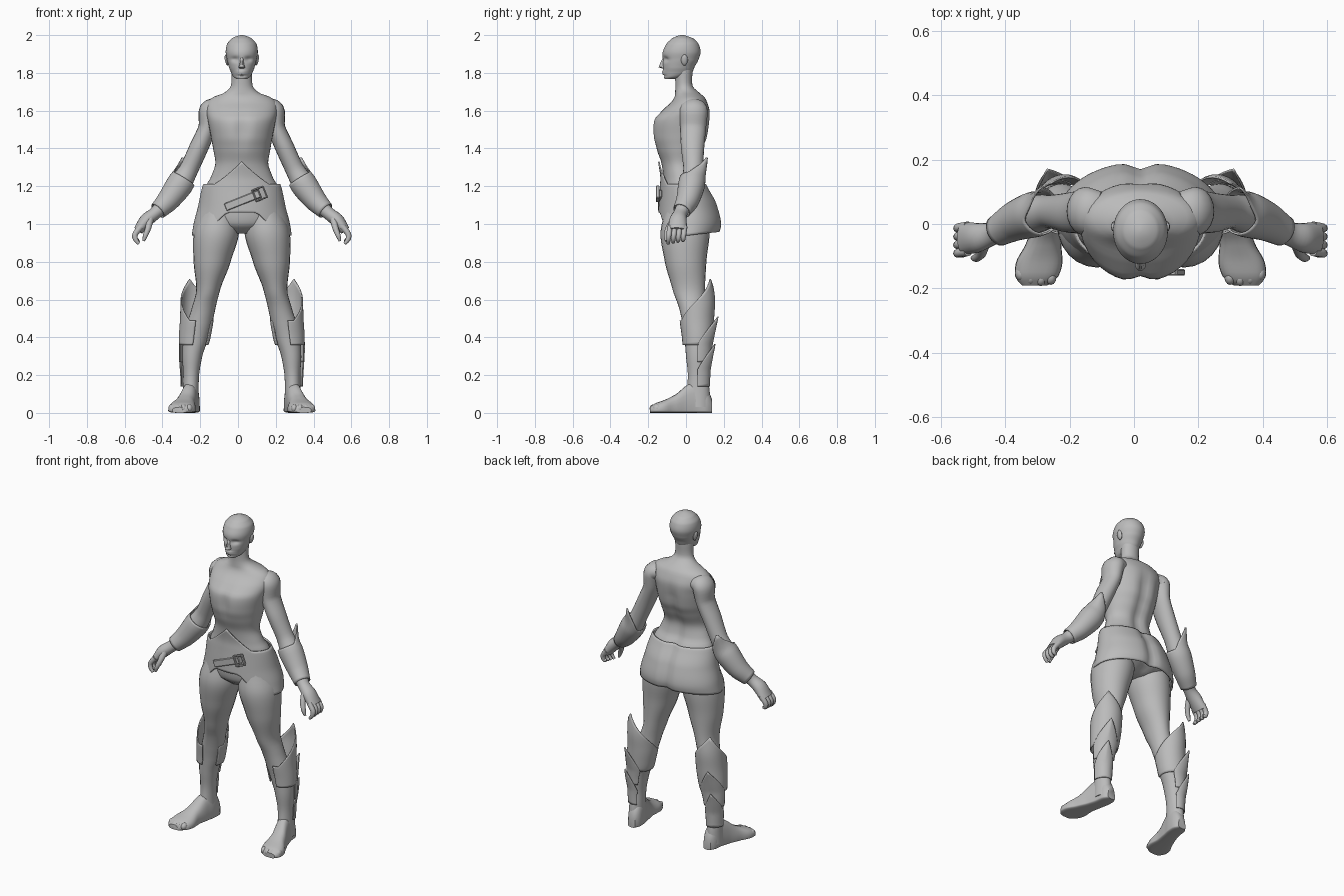
import bpy, bmesh, math
from mathutils import Vector, Matrix

if "Cube" in bpy.data.objects:
    bpy.data.objects.remove(bpy.data.objects["Cube"])

CX = 0.02          # symmetry plane of the body
TAU = math.tau
grey = bpy.data.materials.new("plain grey")
grey.diffuse_color = (0.5, 0.5, 0.5, 1)
grey.use_nodes = True
grey.node_tree.nodes["Principled BSDF"].inputs["Base Color"].default_value = grey.diffuse_color


def interp(rows, k):
    """Smooth interpolation of section rows keyed by the first column."""
    n = len(rows)
    up = rows[-1][0] > rows[0][0]
    k = min(max(k, min(rows[0][0], rows[-1][0])), max(rows[0][0], rows[-1][0]))
    i = 0
    while i < n - 2 and ((k > rows[i + 1][0]) if up else (k < rows[i + 1][0])):
        i += 1
    a, b = rows[i], rows[i + 1]
    p, q = rows[max(i - 1, 0)], rows[min(i + 2, n - 1)]
    h = b[0] - a[0]
    t = (k - a[0]) / h
    out = []
    for j in range(1, len(a)):
        ma = (b[j] - p[j]) / (b[0] - p[0]) * h * 0.8
        mb = (q[j] - a[j]) / (q[0] - a[0]) * h * 0.8
        out.append((2*t**3 - 3*t*t + 1) * a[j] + (t**3 - 2*t*t + t) * ma
                   + (3*t*t - 2*t**3) * b[j] + (t**3 - t*t) * mb)
    return out


def upright(rows, shape=None, grow=0.0):
    """Rows: z, centre x, half width, front y, back y."""
    def fn(z, u):
        cx, hw, yf, yb = interp(rows, z)
        c, s = math.cos(u), math.sin(u)
        v = Vector((cx + (hw + grow) * c, (yf + yb) / 2 + ((yb - yf) / 2 + grow) * s, z))
        return shape(v, s) if shape else v
    return fn


def limb(rows, grow=0.0):
    """Rows: key, x, y, z, side radius, depth radius; sections follow the path."""
    def fn(k, u):
        x, y, z, rs, rd = interp(rows, k)
        lo, hi = max(k - .1, rows[0][0]), min(k + .1, rows[-1][0])
        t = (Vector(interp(rows, hi)[:3]) - Vector(interp(rows, lo)[:3])).normalized()
        side = Vector((0, 1, 0)).cross(t).normalized()
        if side.x < 0:
            side.negate()
        depth = t.cross(side)
        if depth.y < 0:
            depth.negate()
        return Vector((x, y, z)) + side * (rs + grow) * math.cos(u) + depth * (rd + grow) * math.sin(u)
    return fn


def finish(name, bm, angle=45):
    bmesh.ops.recalc_face_normals(bm, faces=bm.faces)
    me = bpy.data.meshes.new(name)
    bm.to_mesh(me)
    bm.free()
    me.materials.append(grey)
    ob = bpy.data.objects.new(name, me)
    bpy.context.collection.objects.link(ob)
    bpy.ops.object.select_all(action='DESELECT')
    ob.select_set(True)
    bpy.context.view_layer.objects.active = ob
    bpy.ops.object.shade_smooth_by_angle(angle=math.radians(angle))
    return ob


def skin(name, fn, lo, hi, nk=24, nu=24, u0=0, u1=TAU, thick=0, side=1):
    """Loft fn(key, angle); lo and hi may depend on the angle."""
    bm = bmesh.new()
    closed = u1 - u0 > TAU - .001
    f = lambda e, u: e(u) if callable(e) else e
    us = [u0 + (u1 - u0) * j / nu for j in range(nu if closed else nu + 1)]
    grid = []
    for i in range(nk + 1):
        t = i / nk
        pts = [fn(f(lo, u) * (1 - t) + f(hi, u) * t, u) for u in us]
        grid.append([bm.verts.new((CX + side * p.x, p.y, p.z)) for p in pts])
    for i in range(nk):
        for j in range(nu):
            k = (j + 1) % len(us)
            bm.faces.new((grid[i][j], grid[i][k], grid[i + 1][k], grid[i + 1][j]))
    if closed and not thick:
        bm.faces.new(grid[0])
        bm.faces.new(grid[-1])
    ob = finish(name, bm)
    if thick:
        m = ob.modifiers.new("thickness", 'SOLIDIFY')
        m.thickness, m.offset = thick, 0
    return ob


def bump(x, c, w):
    return math.exp(-((x - c) / w) ** 2)


# torso with spine groove, bust and buttock cleft
def body_shape(v, s):
    if s > 0:
        v.y -= .022 * bump(v.x, 0, .035) * min(1, max(0, (1.64 - v.z) * 8))
    else:
        v.y += .02 * bump(v.x, 0, .03) * bump(v.z, 1.5, .09)
    return v

torso = [(.95, 0, .09, -.06, .08), (1.0, 0, .20, -.115, .165), (1.1, 0, .212, -.125, .15),
         (1.2, 0, .19, -.12, .10), (1.25, 0, .163, -.12, .07), (1.32, 0, .14, -.13, .062),
         (1.4, 0, .152, -.16, .095), (1.46, 0, .163, -.178, .12), (1.55, 0, .18, -.175, .132),
         (1.6, 0, .19, -.13, .13), (1.65, 0, .18, -.075, .11), (1.675, 0, .145, -.06, .095),
         (1.695, 0, .09, -.058, .07), (1.73, 0, .058, -.056, .035), (1.82, 0, .055, -.06, .035)]
skin("torso_and_neck", upright(torso, body_shape), .95, 1.82, 60, 40)

# head with eye sockets, brow and mouth
def face_shape(v, s):
    if s < 0:
        v.y += .014 * bump(abs(v.x), .035, .02) * bump(v.z, 1.872, .014)
        v.y -= .006 * bump(v.x, 0, .025) * (bump(v.z, 1.806, .007) + bump(v.z, 1.794, .006))
        v.y += .005 * bump(v.x, 0, .03) * bump(v.z, 1.785, .006)
    return v

head = [(1.768, 0, .028, -.113, -.06), (1.78, 0, .045, -.118, -.005), (1.80, 0, .056, -.12, .03),
        (1.83, 0, .068, -.122, .045), (1.87, 0, .078, -.123, .066), (1.91, 0, .085, -.123, .077),
        (1.95, 0, .079, -.106, .068), (1.98, 0, .056, -.078, .042), (1.994, 0, .03, -.05, .01),
        (2.0, 0, .006, -.028, -.012)]
skin("head", upright(head, face_shape), 1.768, 2.0, 60, 48)
nose = [(1.822, 0, .012, -.125, -.10), (1.828, 0, .018, -.145, -.10), (1.84, 0, .013, -.142, -.10),
        (1.885, 0, .008, -.122, -.10)]
skin("nose", upright(nose), 1.822, 1.885, 8, 10)

# hip cloth: pointed at the waist front, long at sides and back
hips = [(.93, 0, .256, -.135, .165), (1.0, 0, .245, -.138, .182), (1.1, 0, .22, -.135, .16),
        (1.2, 0, .198, -.128, .108), (1.25, 0, .168, -.126, .076), (1.34, 0, .142, -.14, .066)]
front = lambda u: abs(u - 1.5 * math.pi) if u > math.pi / 2 else u + math.pi / 2
waist = lambda u: 1.21 + .12 * max(0, 1 - front(u) / .8)
hem = lambda u: 1.06 - .12 * min(1, max(0, front(u) - .35) / .5) + .02 * max(0, math.sin(u))
skin("hip_cloth", upright(hips, body_shape, .006), hem, waist, 20, 64, thick=.008)

# belt tab and buckle across the front
def block(name, x, y, z, size, tilt):
    bm = bmesh.new()
    bmesh.ops.create_cube(bm, size=1, matrix=Matrix.Translation((CX + x, y, z))
                          @ Matrix.Rotation(-tilt, 4, 'Y') @ Matrix.Diagonal((*size, 1)))
    bmesh.ops.bevel(bm, geom=bm.edges[:], offset=.004, segments=1, affect='EDGES')
    return finish(name, bm, 30)

block("belt_tab", .005, -.138, 1.125, (.2, .02, .042), .38)
for d in (-.03, 0, .03):
    block("buckle_bar", .095 + d * .93, -.15, 1.16 + d * .37, (.009, .02, .07), .38)
for d in (-.03, .03):
    block("buckle_rail", .095 - d * .37, -.15, 1.16 + d * .93, (.062, .02, .009), .38)

# section rows for the mirrored parts, written for the +x side
leg = [(.03, .27, .045, .0, .13), (.12, .27, .042, .005, .125), (.2, .268, .042, .01, .113),
       (.3, .262, .053, .0, .12), (.4, .242, .067, -.008, .125), (.48, .222, .067, -.02, .11),
       (.55, .203, .063, -.035, .10), (.65, .178, .063, -.07, .10), (.8, .157, .098, -.112, .108),
       (.95, .135, .12, -.135, .125), (1.08, .12, .095, -.11, .12)]
greave = [(.15, .27, .045, .005, .118), (.2, .27, .047, .005, .12), (.3, .264, .06, -.003, .127),
          (.4, .249, .075, -.013, .135), (.5, .238, .08, -.025, .14), (.6, .236, .079, -.02, .145),
          (.71, .24, .07, .0, .13)]
foot = [(.137, .262, .025, .075), (.11, .264, .041, .13), (.06, .268, .044, .17), (.01, .28, .046, .15),
        (-.06, .30, .055, .095), (-.12, .314, .072, .066), (-.165, .322, .066, .05), (-.19, .328, .04, .03)]
arm = [(0, .12, .04, 1.615, .045, .06), (1, .168, .04, 1.60, .058, .075), (2, .182, .038, 1.51, .048, .068),
       (3, .225, .035, 1.41, .05, .062), (4, .28, .038, 1.29, .05, .052), (5, .328, .03, 1.21, .06, .06),
       (6, .39, .008, 1.125, .049, .05), (7, .455, -.028, 1.06, .034, .036), (8, .505, -.042, 1.02, .036, .046),
       (9, .548, -.045, .965, .026, .05)]


def foot_fn(y, u):
    cx, hw, top = interp(foot, y)
    c, s = math.cos(u), math.sin(u)
    sq = lambda v: math.copysign(abs(v) ** .75, v)
    return Vector((cx + hw * sq(c), y, .012 + (top - .012) * sq(s) if s > 0 else .012 + .012 * sq(s)))


PEAK = math.radians(62)      # outer back direction of the greave points
away = lambda u: abs((u - PEAK + math.pi) % TAU - math.pi)


def plate(base, tip, flare, spread):
    """Pointed plate whose tip stands off the leg."""
    top = lambda u: base + (tip - base) * max(0, 1 - away(u) / spread)
    def fn(z, u):
        w = max(0, (z - base) / (tip - base)) * max(0, 1 - away(u) / spread)
        v = upright(greave, None, .006)(z, u)
        return v + Vector((.3, .95, 0)) * flare * w
    return fn, top


for side, tag in ((1, "left"), (-1, "right")):
    skin(tag + "_leg", upright(leg), .03, 1.08, 40, 24, side=side)
    skin(tag + "_foot", foot_fn, .137, -.19, 24, 24, side=side)
    # small toes along the front of the foot
    for i in range(4):
        bm = bmesh.new()
        x, y = .278 + i * .031, -.168 + .004 * (i - 1) ** 2
        bmesh.ops.create_uvsphere(bm, u_segments=12, v_segments=8, radius=1, matrix=Matrix.Translation(
            (CX + side * x, y, .024)) @ Matrix.Diagonal((.018, .025, .022, 1)))
        finish(tag + "_toe", bm)
    # layered greave plates
    fn, top = plate(.49, .71, .0, 2.2)
    skin(tag + "_greave_upper", fn, .36, top, 14, 40, PEAK - 2.6, PEAK + 2.6, .006, side)
    for name, base, tip, flare in (("middle", .36, .51, .035), ("lower", .23, .365, .025)):
        fn, top = plate(base, tip, flare, 1.1)
        skin(tag + "_greave_" + name, fn, base - .09, top, 12, 30, PEAK - 1.1, PEAK + 1.1, .006, side)
    # arm, fingers and thumb
    skin(tag + "_arm", limb(arm), 0, 9, 45, 20, side=side)
    for i in range(4):
        y = -.085 + i * .026
        finger = [(0, .535, y, .985, .016, .015), (1, .565, y - .005, .945, .015, .014),
                  (2, .562, y - .008, .918, .013, .012), (3, .545, y - .01, .895 + .006 * i, .008, .008)]
        skin(tag + "_finger", limb(finger), 0, 3, 9, 10, side=side)
    thumb = [(0, .485, -.06, 1.03, .02, .02), (1, .495, -.092, .98, .016, .016),
             (2, .51, -.105, .94, .013, .013), (3, .52, -.105, .91, .007, .007)]
    skin(tag + "_thumb", limb(thumb), 0, 3, 9, 10, side=side)
    # forearm guard with a point behind the elbow
    def guard(k, u):
        w = max(0, (4.6 - k) / 1.1) * max(0, 1 - away(u) / 1.4)
        return limb(arm, .008)(k, u) + Vector((.035, .02, .0)) * w
    skin(tag + "_arm_guard", guard, lambda u: 4.6 - 1.1 * max(0, 1 - away(u) / 1.4), 6.8,
         16, 32, thick=.006, side=side)
    # ear
    bm = bmesh.new()
    bmesh.ops.create_uvsphere(bm, u_segments=10, v_segments=8, radius=1, matrix=Matrix.Translation(
        (CX + side * .08, -.008, 1.868)) @ Matrix.Rotation(side * .2, 4, 'Y') @ Matrix.Diagonal((.01, .018, .03, 1)))
    finish(tag + "_ear", bm)
